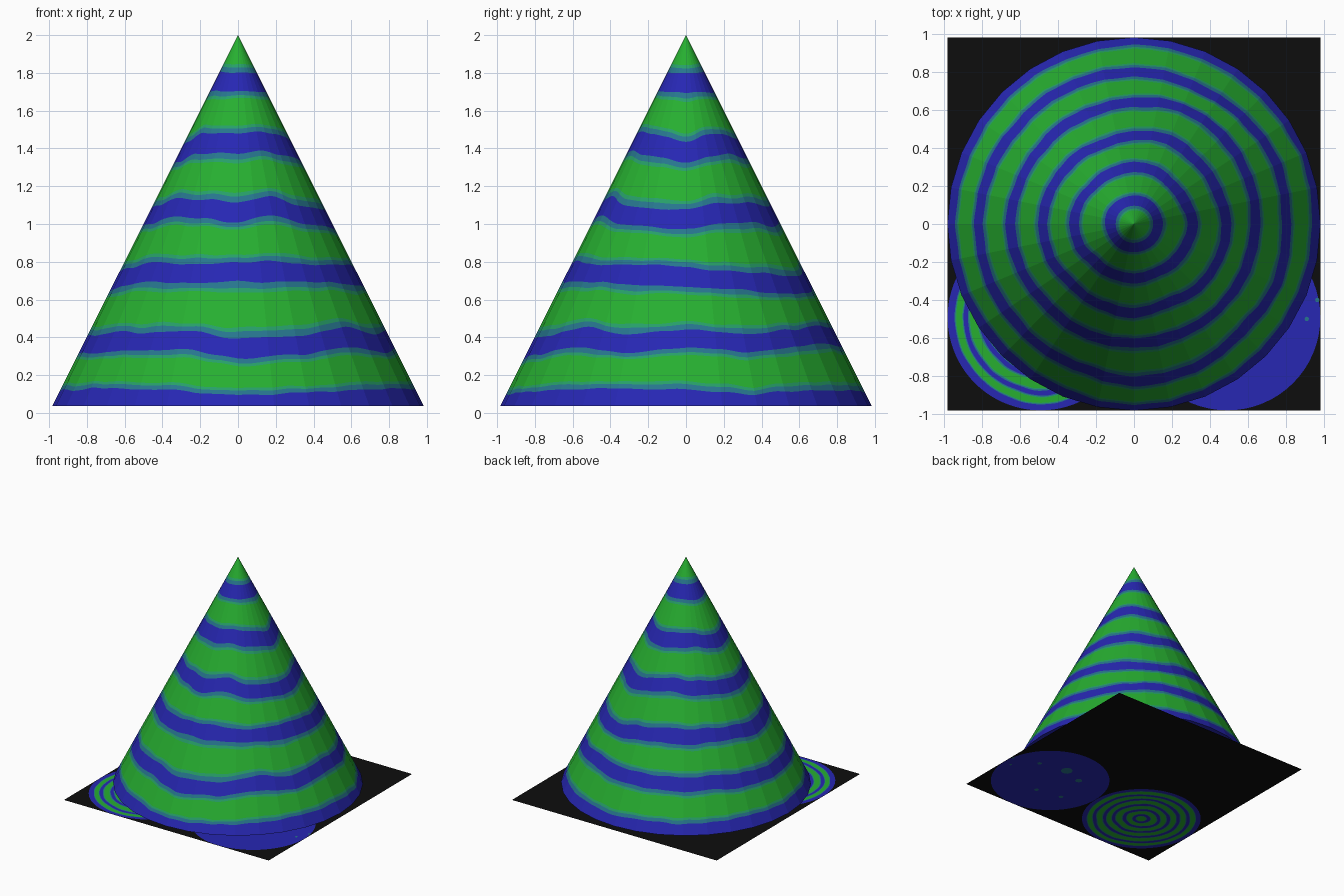
import bpy, bmesh, math
from mathutils import Vector, noise

if "Cube" in bpy.data.objects:
    bpy.data.objects.remove(bpy.data.objects["Cube"])

BASE, APEX, RAD = 0.037, 2.0, 0.983
SIDES, SUB = 32, 4
COLS = SIDES * SUB


def material(name, rgb):
    m = bpy.data.materials.new(name)
    m.diffuse_color = (*rgb, 1)
    m.use_nodes = True
    m.node_tree.nodes["Principled BSDF"].inputs["Base Color"].default_value = m.diffuse_color
    return m


MATS = [material("deep blue", (0.02, 0.02, 0.45)),
        material("teal", (0.02, 0.18, 0.27)),
        material("sea green", (0.02, 0.35, 0.14)),
        material("bright green", (0.02, 0.43, 0.03)),
        material("black", (0.004, 0.004, 0.004))]
BLUE, TEAL, SEA, GREEN, BLACK = range(5)

# Height of each wavy blue stripe, every 22.5 degrees starting at -x, going past the front
WAVES = [
    [.08, .08, .09, .07, .05, .07, .07, .09, .07, .05, .07, .06, .06, .07, .07, .08],
    [.36, .36, .37, .38, .33, .35, .40, .36, .40, .37, .40, .42, .40, .40, .40, .38],
    [.70, .72, .75, .74, .755, .75, .74, .74, .72, .70, .68, .67, .71, .73, .73, .72],
    [1.04, 1.05, 1.09, 1.08, 1.06, 1.09, 1.05, 1.03, 1.02, 1.06, 1.06, 1.04, 1.07, 1.1, 1.08, 1.05],
    [1.36, 1.38, 1.43, 1.43, 1.43, 1.44, 1.42, 1.41, 1.38, 1.42, 1.42, 1.40, 1.40, 1.41, 1.41, 1.38],
    [1.75] * 16,
    [2.10] * 16,
]
# Stripe edges between one blue centre and the next, with the colour above each edge
EDGES = [(.15, TEAL), (.23, SEA), (.28, GREEN), (.72, SEA), (.77, TEAL), (.85, BLUE)]


def wave(k, a):
    """Height of blue stripe k at angle a."""
    s = ((a - math.pi) / (2 * math.pi) % 1) * 16
    i = int(s) % 16
    t = s - int(s)
    t = t * t * (3 - 2 * t)
    return WAVES[k][i] * (1 - t) + WAVES[k][(i + 1) % 16] * t


def stripe_rows():
    """Rows of heights around the cone, each with the colour above it."""
    rows = [([BASE] * COLS, BLUE)]
    for k in range(len(WAVES) - 1):
        for f, colour in EDGES:
            if k == len(WAVES) - 2 and f > .5:
                break
            row = []
            for c in range(COLS):
                a = 2 * math.pi * c / COLS
                z = wave(k, a) * (1 - f) + wave(k + 1, a) * f
                r = (APEX - z) / 2
                p = Vector((r * math.cos(a), r * math.sin(a), z))
                z += 0.014 * noise.noise(p * 7 + Vector((0, 0, 3)))
                row.append(max(BASE, z))
            rows.append((row, colour))
    return rows


def finish(bm, name):
    me = bpy.data.meshes.new(name)
    bm.to_mesh(me)
    bm.free()
    for m in MATS:
        me.materials.append(m)
    ob = bpy.data.objects.new(name, me)
    bpy.context.collection.objects.link(ob)
    return ob


def striped(bm, place, tip):
    """Skin the stripe rows, with place(column, height, row) giving each point."""
    rows = stripe_rows()
    grid = [[bm.verts.new(place(c, z, i)) for c, z in enumerate(row)]
            for i, (row, _) in enumerate(rows)]
    top = bm.verts.new(tip)
    for i, (_, colour) in enumerate(rows):
        for c in range(COLS):
            d = (c + 1) % COLS
            if i + 1 < len(rows):
                f = bm.faces.new((grid[i][c], grid[i][d], grid[i + 1][d], grid[i + 1][c]))
            else:
                f = bm.faces.new((grid[i][c], grid[i][d], top))
            f.material_index = colour
    return grid[0]


def cone_point(c, z, i):
    # points stay on the flat facets of a 32-sided cone
    a = 2 * math.pi * c / COLS
    off = (c % SUB) / SUB * 2 * math.pi / SIDES - math.pi / SIDES
    r = RAD * (APEX - z) / (APEX - BASE) * math.cos(math.pi / SIDES) / math.cos(off)
    return (r * math.cos(a), r * math.sin(a), z)


# Striped cone with a blue underside
bm = bmesh.new()
ring = striped(bm, cone_point, (0, 0, APEX))
bm.faces.new(ring[::-1]).material_index = BLUE
bmesh.ops.dissolve_degenerate(bm, dist=1e-5, edges=bm.edges)
finish(bm, "striped_cone")

# Black square sheet under the cone
bm = bmesh.new()
bmesh.ops.create_grid(bm, x_segments=1, y_segments=1, size=RAD)
for f in bm.faces:
    f.material_index = BLACK
finish(bm, "base_sheet").location.z = 0.002

# Painted discs, shown on both faces of the sheet
HALF, DISC = RAD / 2, 0.49
SPECKS = [(.49, -.28, .05), (.31, -.34, .03), (.25, -.64, .02), (.48, -.68, .02),
          (.74, -.33, .02), (.965, -.40, .012), (.91, -.50, .012)]


def flat_disc(bm, x, y, z, r, colour, sides):
    vs = [bm.verts.new((x + r * math.cos(2 * math.pi * i / sides),
                        y + r * math.sin(2 * math.pi * i / sides), z)) for i in range(sides)]
    bm.faces.new(vs).material_index = colour


for side, z, step in (("upper", 0.003, 0.001), ("lower", 0.001, -0.001)):
    def disc_point(c, h, i):
        a = 2 * math.pi * c / COLS
        r = DISC if i == 0 else 0.473 * (APEX - h) / (APEX - BASE)
        return (-HALF + r * math.cos(a), -HALF + r * math.sin(a), z)

    bm = bmesh.new()
    striped(bm, disc_point, (-HALF, -HALF, z))
    if step < 0:
        bmesh.ops.reverse_faces(bm, faces=bm.faces)
    finish(bm, side + "_ringed_disc")

    bm = bmesh.new()
    flat_disc(bm, HALF, -HALF, z, DISC, BLUE, 64)
    for x, y, r in SPECKS:
        flat_disc(bm, x, y, z + step, r, TEAL, 8)
    if step < 0:
        bmesh.ops.reverse_faces(bm, faces=bm.faces)
    finish(bm, side + "_blue_disc")
